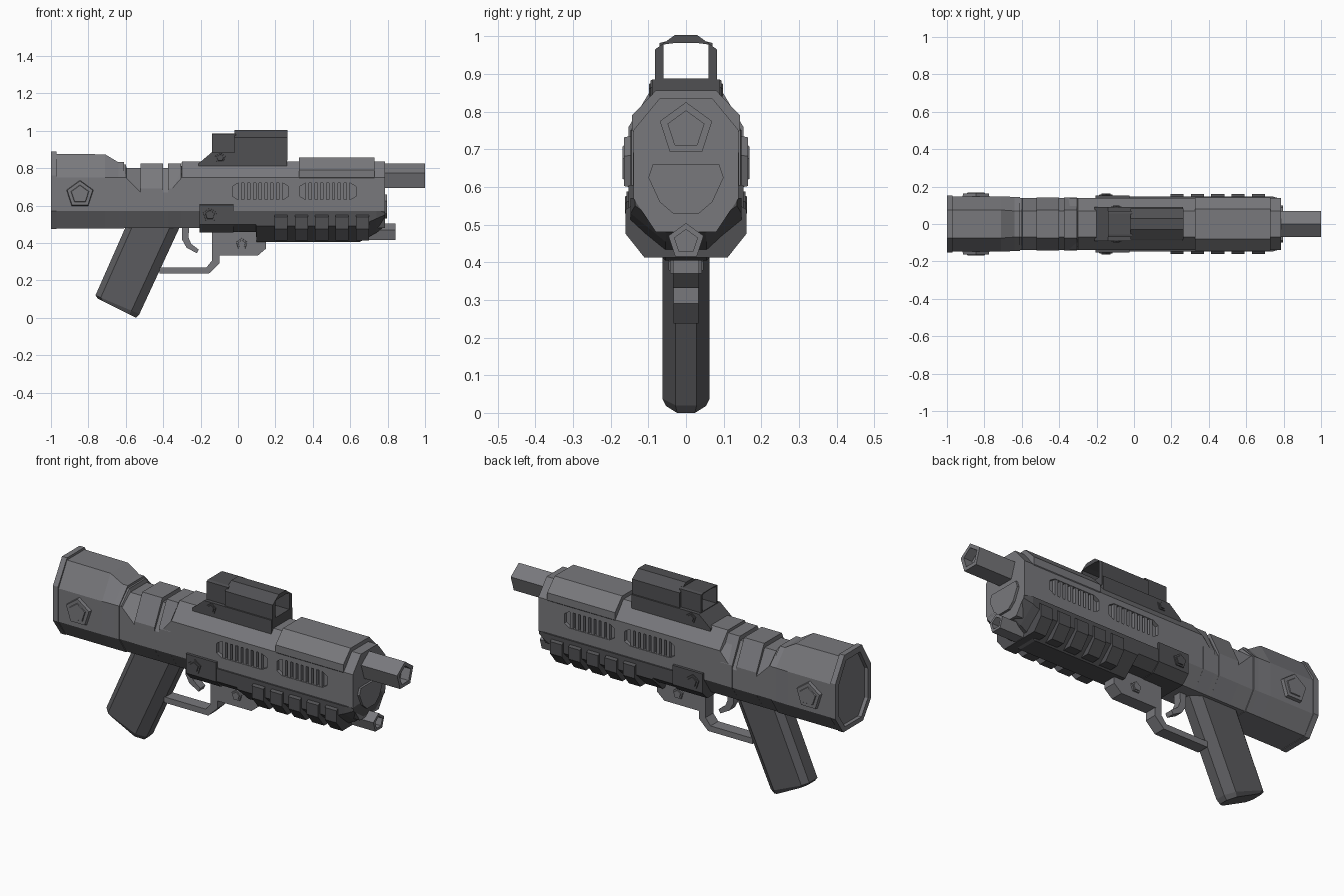
import bpy, bmesh, math

cube = bpy.data.objects.get("Cube")
if cube:
    bpy.data.objects.remove(cube, do_unlink=True)


def material(name, value):
    m = bpy.data.materials.new(name)
    m.use_nodes = True
    col = (value, value, value * 1.07, 1)
    m.diffuse_color = col
    m.node_tree.nodes["Principled BSDF"].inputs["Base Color"].default_value = col
    return m


GREY = material("gunmetal grey", 0.19)
DARK = material("dark grey", 0.08)
GRIP = material("grip grey", 0.105)


def loft(name, rings, mat, closed=False):
    """Skin a list of equal rings; closed joins the last ring to the first."""
    bm = bmesh.new()
    loops = [[bm.verts.new(p) for p in ring] for ring in rings]
    n = len(loops[0])
    pairs = list(zip(loops, loops[1:]))
    if closed:
        pairs.append((loops[-1], loops[0]))
    for a, b in pairs:
        for i in range(n):
            j = (i + 1) % n
            bm.faces.new((a[i], a[j], b[j], b[i]))
    if not closed:
        bm.faces.new(loops[0])
        bm.faces.new(loops[-1])
    bmesh.ops.recalc_face_normals(bm, faces=bm.faces)
    me = bpy.data.meshes.new(name)
    bm.to_mesh(me)
    bm.free()
    me.materials.append(mat)
    ob = bpy.data.objects.new(name, me)
    bpy.context.collection.objects.link(ob)
    return ob


def mirrored(x, half):
    """Ring across x from its (y, z) points on one side."""
    return [(x, y, z) for y, z in half] + [(x, -y, z) for y, z in reversed(half)]


def octagon(x, w, tw, top, zs, zl=0.57, bw=0.08, bot=0.48):
    return mirrored(x, [(tw, top), (w, zs), (w, zl), (bw, bot)])


def prism(name, pts, y0, y1, mat):
    return loft(name, [[(x, y, z) for x, z in pts] for y in (y0, y1)], mat)


def pentagon(r, cu, cv):
    a = [math.pi / 2 + i * math.tau / 5 for i in range(5)]
    return [(cu + r * math.cos(t), cv + r * math.sin(t)) for t in a]


def bolt(name, x, z, r, y0, y1, mat):
    """Five-sided stepped bolt head on both sides."""
    for side, s in (("right", -1), ("left", 1)):
        steps = [(r, y0), (r * 0.93, y1), (r * 0.66, y1), (r * 0.62, y1 + 0.004)]
        loft(f"{name}_{side}", [[(u, s * y, v) for u, v in pentagon(k, x, z)]
                                for k, y in steps], mat)


def tube(name, z, r, hole, x0, x1, mat):
    steps = [(r, x0), (r, x1), (hole, x1), (hole, x1 - 0.05)]
    return loft(name, [[(x, u, v) for u, v in pentagon(k, 0, z)] for k, x in steps], mat)


# Receiver with a sunken neck
receiver = loft("receiver", [
    octagon(-0.66, 0.14, 0.07, 0.82, 0.75),
    octagon(-0.60, 0.14, 0.07, 0.82, 0.75),
    octagon(-0.595, 0.14, 0.07, 0.80, 0.745),
    octagon(-0.52, 0.14, 0.07, 0.80, 0.67),
    octagon(-0.37, 0.14, 0.07, 0.80, 0.67),
    octagon(-0.305, 0.14, 0.07, 0.80, 0.745),
    octagon(-0.30, 0.14, 0.07, 0.835, 0.75),
    octagon(0.785, 0.14, 0.07, 0.835, 0.75)], GREY)
for i, (a, b) in enumerate(((-0.52, -0.40), (-0.375, -0.305))):
    loft(f"neck_band_{i}", [octagon(x, 0.141, 0.075, 0.824, 0.69) for x in (a, b)], GREY)

# Rear housing with end flange and recessed end plate
loft("rear_housing", [
    octagon(-0.98, 0.125, 0.06, 0.855, 0.74, 0.58, 0.07, 0.50),
    octagon(-1.0, 0.125, 0.06, 0.855, 0.74, 0.58, 0.07, 0.50),
    octagon(-1.0, 0.152, 0.075, 0.888, 0.76, 0.57, 0.085, 0.475),
    octagon(-0.97, 0.152, 0.075, 0.888, 0.76, 0.57, 0.085, 0.475),
    octagon(-0.97, 0.147, 0.075, 0.876, 0.75, 0.57, 0.085, 0.478),
    octagon(-0.71, 0.147, 0.075, 0.874, 0.75, 0.57, 0.085, 0.478),
    octagon(-0.64, 0.145, 0.07, 0.832, 0.75, 0.57, 0.085, 0.478),
    octagon(-0.61, 0.145, 0.07, 0.832, 0.75, 0.57, 0.085, 0.478)], GREY)
bolt("rear_bolt", -0.845, 0.66, 0.077, 0.14, 0.164, GREY)

# Raised top cover over the front
loft("top_cover", [octagon(x, 0.143, 0.08, 0.856, 0.79, 0.75, 0.1, 0.7)
                   for x in (0.325, 0.73)], GREY)

# Cooling vents: cut slots with upright bars
for i, x0 in enumerate((-0.03, 0.33)):
    x1, c = x0 + 0.3, 0.03
    slot = [(x0, 0.65), (x0 + c, 0.632), (x1 - c, 0.632), (x1, 0.65),
            (x1, 0.702), (x1 - c, 0.72), (x0 + c, 0.72), (x0, 0.702)]
    for s in (-1, 1):
        cutter = prism("vent_cutter", slot, s * 0.12, s * 0.2, GREY)
        cutter.hide_render = True
        mod = receiver.modifiers.new("vent", "BOOLEAN")
        mod.operation, mod.solver, mod.object = "DIFFERENCE", "EXACT", cutter
        bpy.context.view_layer.objects.active = receiver
        bpy.ops.object.modifier_apply(modifier=mod.name)
        bpy.data.objects.remove(cutter, do_unlink=True)
        for k in range(8):
            u = x0 + 0.032 + k * 0.031
            bar = [(u, 0.63), (u + 0.018, 0.63), (u + 0.018, 0.722), (u, 0.722)]
            prism(f"vent_{i}_bar", bar, s * 0.115, s * 0.137, GREY)

# Main barrel, lower barrel and muzzle plate
tube("barrel", 0.752, 0.073, 0.05, 0.75, 1.0, GREY)
tube("lower_barrel", 0.455, 0.049, 0.032, 0.6, 0.842, GREY)
plate = [(0.088, 0.66), (0.1, 0.625), (0.07, 0.56), (0.035, 0.53)]
loft("muzzle_plate", [mirrored(x, plate) for x in (0.77, 0.797)], GREY)

# Dark handguard under the front
loft("handguard", [
    octagon(-0.2, 0.147, 0.13, 0.572, 0.57, 0.5, 0.1, 0.46),
    octagon(0.095, 0.147, 0.13, 0.572, 0.57, 0.5, 0.1, 0.46),
    octagon(0.1, 0.147, 0.13, 0.572, 0.57, 0.49, 0.055, 0.405),
    octagon(0.65, 0.147, 0.13, 0.572, 0.57, 0.49, 0.055, 0.405),
    octagon(0.74, 0.147, 0.13, 0.572, 0.57, 0.53, 0.055, 0.455),
    octagon(0.785, 0.135, 0.11, 0.572, 0.57, 0.55, 0.05, 0.49)], DARK)
loft("handguard_mount", [octagon(x, 0.153, 0.12, 0.606, 0.604, 0.5, 0.11, 0.457)
                         for x in (-0.205, -0.025)], DARK)
bolt("mount_bolt", -0.15, 0.55, 0.04, 0.14, 0.158, DARK)
for i in range(5):
    x = 0.195 + i * 0.109
    loft(f"handguard_rib_{i}", [octagon(u, 0.16, 0.14, 0.553, 0.54, 0.475, 0.11, 0.412)
                                for u in (x, x + 0.07)], DARK)

# Sight: base wedge, open housing and open rear block
prism("sight_base", [(-0.21, 0.81), (-0.21, 0.826), (-0.14, 0.885), (0.262, 0.885),
                     (0.262, 0.81)], -0.09, 0.09, DARK)
window = [(0.03, 0.982), (0.06, 0.978), (0.06, 0.888)]
housing = [(0.03, 1.003), (0.082, 0.965), (0.082, 0.84)]
rear = [(0.055, 0.986), (0.07, 0.982), (0.07, 0.86)]
for name, shell, a, b in (("sight_housing", housing, -0.02, 0.265),
                          ("sight_rear_block", rear, -0.14, -0.01)):
    loft(name, [mirrored(a, shell), mirrored(b, shell),
                mirrored(b, window), mirrored(a, window)], DARK, closed=True)
bolt("sight_bolt", -0.095, 0.855, 0.03, 0.085, 0.094, DARK)


# Slanted pistol grip
def grip_ring(back, front, k=1):
    ring = []
    for u, y in ((0, 0.035), (0.12, 0.063), (0.82, 0.063), (1, 0.028)):
        ring.append((back[0] + u * (front[0] - back[0]), y * k,
                     back[1] + u * (front[1] - back[1])))
    return ring + [(x, -y, z) for x, y, z in reversed(ring)]


loft("grip", [grip_ring((-0.59, 0.51), (-0.30, 0.51)),
              grip_ring((-0.762, 0.12), (-0.527, 0.02)),
              grip_ring((-0.75, 0.103), (-0.545, 0.0), 0.85)], GRIP)

# Trigger, trigger guard and the lug ahead of it
prism("trigger", [(-0.30, 0.5), (-0.30, 0.42), (-0.275, 0.375), (-0.22, 0.345),
                  (-0.21, 0.365), (-0.25, 0.395), (-0.265, 0.43), (-0.26, 0.5)],
      -0.022, 0.022, GREY)
prism("trigger_guard", [(-0.42, 0.237), (-0.155, 0.237), (-0.10, 0.29), (-0.10, 0.47),
                        (-0.14, 0.47), (-0.14, 0.305), (-0.17, 0.268), (-0.42, 0.268)],
      -0.033, 0.033, GREY)
prism("front_lug", [(-0.11, 0.332), (0.105, 0.332), (0.15, 0.37), (0.15, 0.47),
                    (-0.11, 0.47)], -0.035, 0.035, GREY)
bolt("lug_bolt", 0.02, 0.395, 0.032, 0.03, 0.042, GREY)
